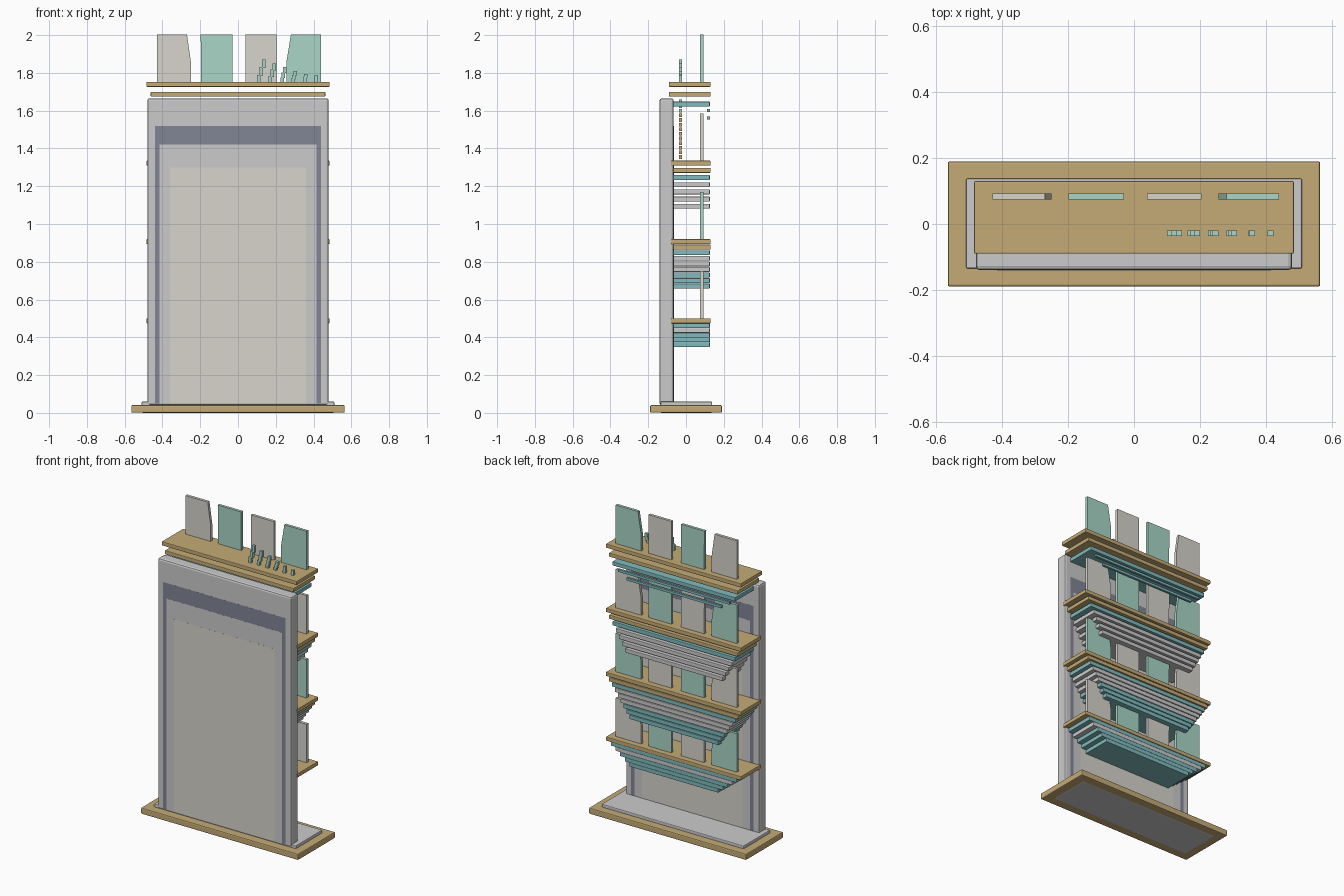
import bpy

if "Cube" in bpy.data.objects:
    bpy.data.objects.remove(bpy.data.objects["Cube"])


def mat(name, rgb):
    m = bpy.data.materials.new(name)
    m.diffuse_color = (*rgb, 1)
    m.use_nodes = True
    m.node_tree.nodes["Principled BSDF"].inputs["Base Color"].default_value = m.diffuse_color
    return m


GOLD = mat("gold", (0.56, 0.41, 0.18))
TEAL = mat("teal", (0.22, 0.50, 0.52))
MINT = mat("mint", (0.40, 0.68, 0.57))
BEIGE = mat("beige", (0.68, 0.66, 0.60))
DARK = mat("dark", (0.22, 0.24, 0.30))


def prism(name, outline, y0, y1, material=None, bevel=0):
    """Extrude an x-z outline along y."""
    n = len(outline)
    verts = [(x, y, z) for y in (y0, y1) for x, z in outline]
    faces = [tuple(range(n)), tuple(range(2 * n - 1, n - 1, -1))]
    faces += [(i, i + n, (i + 1) % n + n, (i + 1) % n) for i in range(n)]
    me = bpy.data.meshes.new(name)
    me.from_pydata(verts, [], faces)
    ob = bpy.data.objects.new(name, me)
    bpy.context.collection.objects.link(ob)
    if material:
        me.materials.append(material)
    if bevel:
        b = ob.modifiers.new("bevel", "BEVEL")
        b.width, b.segments = bevel, 2
    return ob


def box(name, x0, x1, y0, y1, z0, z1, material=None, bevel=0):
    return prism(name, [(x0, z0), (x1, z0), (x1, z1), (x0, z1)], y0, y1, material, bevel)


# Base and plinth
box("base_plate", -0.565, 0.565, -0.19, 0.19, 0.001, 0.041, GOLD, 0.006)
box("plinth", -0.51, 0.51, -0.135, 0.138, 0, 0.06, None, 0.005)

# Upright panel with two nearly flush inlays
box("upright_panel", -0.48, 0.48, -0.14, -0.065, 0.04, 1.665, None, 0.012)
box("dark_inlay", -0.44, 0.44, -0.1403, -0.0647, 0.05, 1.52, DARK)
box("grey_inlay", -0.415, 0.415, -0.1406, -0.0644, 0.05, 1.42)
box("pale_inlay", -0.36, 0.36, -0.1409, -0.0641, 0.05, 1.30, BEIGE)

# Stepped shelves: top z, layer spacing, gold layers, layer count, lowest half width
shelves = [
    (0.50, 0.0250, 1, 6, 0.32),
    (0.92, 0.0295, 2, 9, 0.32),
    (1.335, 0.0380, 2, 7, 0.35),
    (1.752, 0.0520, 2, 3, 0.44),
]
for s, (top, step, golds, count, low) in enumerate(shelves):
    for i in range(count):
        half = 0.485 + (low - 0.485) * i / (count - 1)
        z = top - i * step
        if i < golds:
            front = -0.09 if s == 3 else -0.08
            box(f"shelf_top_{s}_{i}", -half, half, front, 0.13, z - 0.026, z, GOLD, 0.004)
        else:
            m = TEAL if i == golds or (s < 2 and i >= count - 3) else None
            box(f"shelf_step_{s}_{i}", -half, half, -0.066, 0.126, z - 0.026, z, m, 0.003)

    # Four upright cards per shelf, the outer pair tapering inward
    for c, (a, b, ta, tb) in enumerate([
            (-0.43, -0.25, -0.43, -0.27), (-0.195, -0.03, -0.198, -0.03),
            (0.04, 0.205, 0.04, 0.205), (0.257, 0.44, 0.28, 0.44)]):
        prism(f"card_{s}_{c}", [(a, top - 0.01), (b, top - 0.01), (b, top + 0.11),
                                (tb, top + 0.25), (ta, top + 0.25), (a, top + 0.11)],
              0.075, 0.093, MINT if (s + c) % 2 == 0 else BEIGE)

# Thin rails under the top shelf
for i, (z, half) in enumerate([(1.60, 0.40), (1.56, 0.34)]):
    box(f"back_rail_{i}", -half, half, 0.112, 0.126, z - 0.008, z + 0.008, TEAL)

# Leaning stepped pens on the top shelf
for i, (a, b, h) in enumerate([(0.10, 0.145, 0.12), (0.162, 0.20, 0.10), (0.225, 0.256, 0.08),
                               (0.28, 0.312, 0.06), (0.347, 0.367, 0.045), (0.405, 0.423, 0.035)]):
    w = 0.018
    for k in range(3):
        x = a + (b - a - w) * k / 2
        box(f"pen_{i}_{k}", x, x + w, -0.037, -0.02, 1.745 + h * k / 3, 1.75 + h * (k + 1) / 3, MINT)

# Dashed column of small beads between the two upper shelves
for k in range(13):
    z = 1.345 + k * 0.0245
    box(f"bead_{k}", 0.215 + 0.003 * k, 0.235 + 0.003 * k, -0.037, -0.022,
        z, z + 0.019, GOLD if z < 1.57 else MINT)
